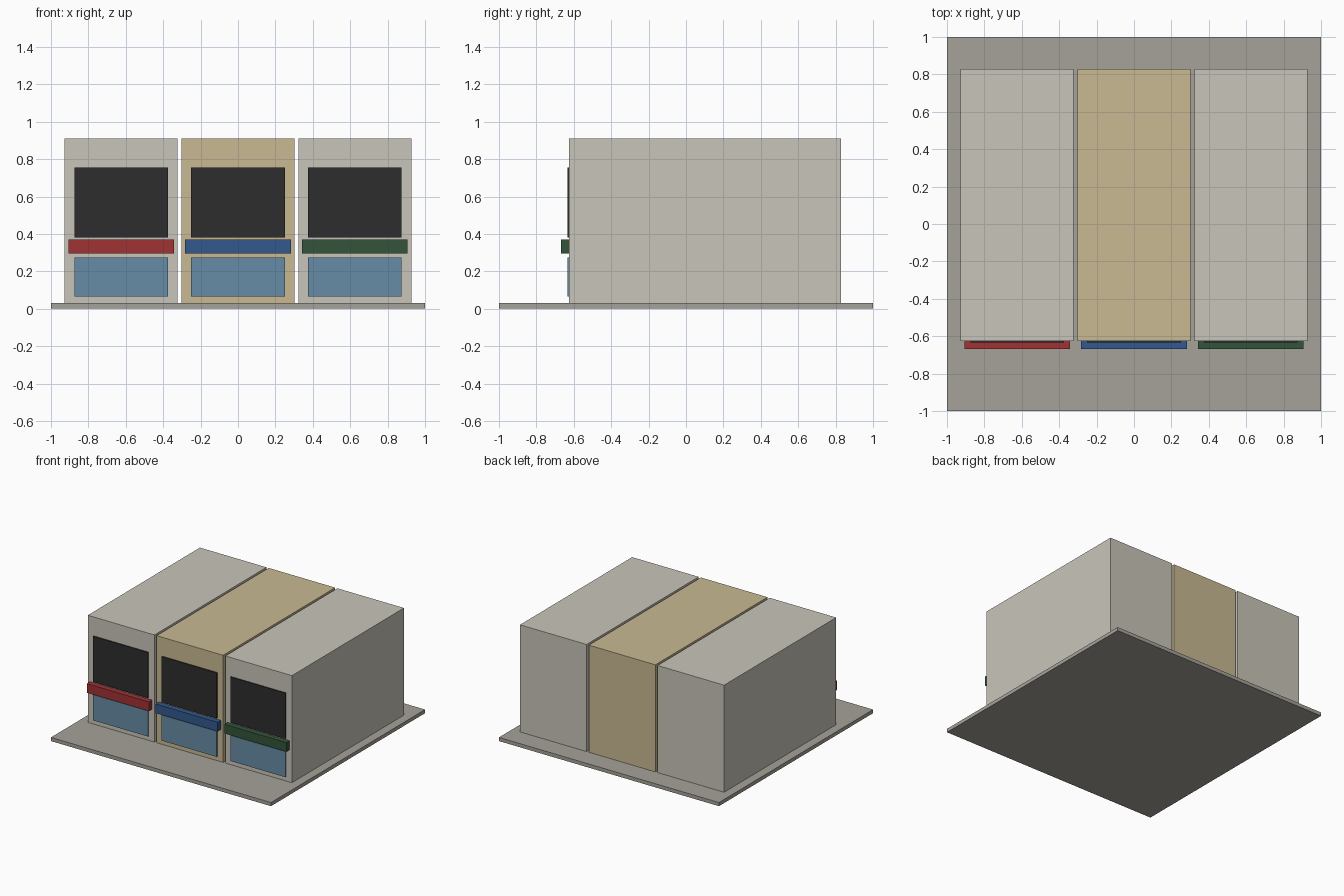
import bpy

if "Cube" in bpy.data.objects:
    bpy.data.objects.remove(bpy.data.objects["Cube"])


def material(name, rgb):
    """Flat colour from 0-255 display values, stored linear."""
    lin = [((c / 255 + 0.055) / 1.055) ** 2.4 for c in rgb]
    m = bpy.data.materials.new(name)
    m.diffuse_color = (*lin, 1)
    m.use_nodes = True
    m.node_tree.nodes["Principled BSDF"].inputs["Base Color"].default_value = m.diffuse_color
    return m


def box(name, x, y, z, mat):
    """Box from (min, max) ranges on each axis."""
    bpy.ops.mesh.primitive_cube_add(size=1, location=[sum(r) / 2 for r in (x, y, z)])
    ob = bpy.context.object
    ob.name = name
    ob.scale = [r[1] - r[0] for r in (x, y, z)]
    bpy.ops.object.transform_apply(location=False, rotation=False, scale=True)
    ob.data.materials.append(mat)
    return ob


def span(centre, width):
    return (centre - width / 2, centre + width / 2)


paving = material("paving grey", (166, 162, 154))
plaster = material("pale plaster", (201, 197, 186))
sand = material("sand plaster", (200, 186, 146))
dark = material("dark opening", (45, 45, 45))
glass = material("blue panel", (102, 140, 166))
red = material("red", (160, 50, 52))
blue = material("blue", (50, 88, 142))
green = material("green", (52, 84, 58))

FRONT, BACK = -0.625, 0.83

# Ground slab
box("ground_slab", (-1, 1), (-1, 1), (0, 0.03), paving)

# Three shop units in a row, each with opening, canopy and lower panel
units = [("left", -0.625, plaster, red),
         ("middle", 0.0, sand, blue),
         ("right", 0.625, plaster, green)]
for side, x, wall, trim in units:
    box(side + "_shop", span(x, 0.605), (FRONT, BACK), (0.03, 0.91), wall)
    box(side + "_opening", span(x, 0.5), (FRONT - 0.0098, FRONT), (0.38, 0.755), dark)
    box(side + "_lower_panel", span(x, 0.5), (FRONT - 0.0098, FRONT), (0.065, 0.275), glass)
    box(side + "_canopy", span(x, 0.565), (FRONT - 0.042, FRONT), (0.295, 0.37), trim)
